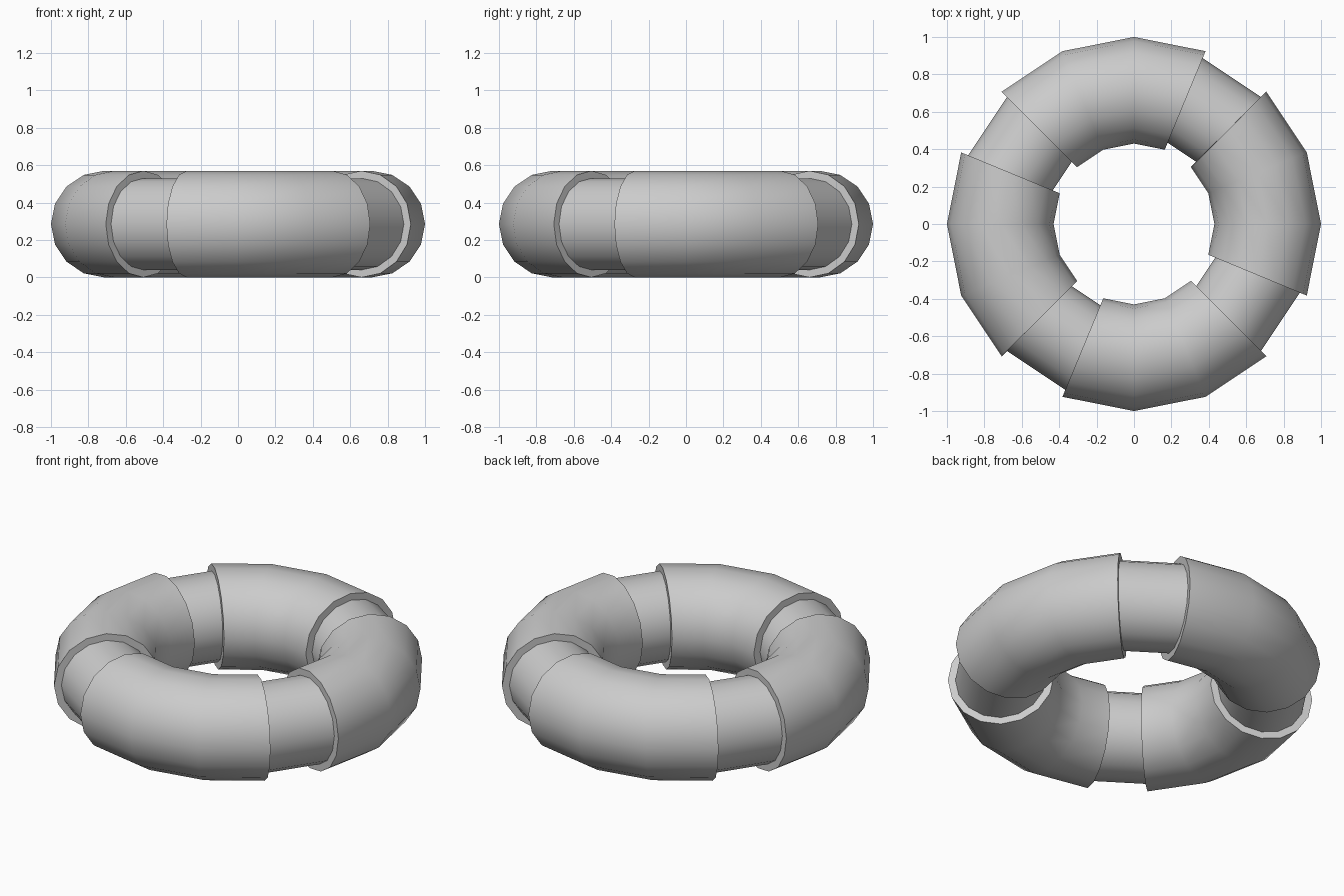
import bpy, bmesh
from math import sin, cos, radians, tau

if "Cube" in bpy.data.objects:
    bpy.data.objects.remove(bpy.data.objects["Cube"])

MAJOR, THICK, THIN, SIDES = 0.715, 0.285, 0.245, 16

# Cross-section stations for one quarter: a thick float, then a recessed strap band
quarter = [(-22.5, THICK), (0, THICK), (22.5, THICK), (45, THICK),
           (45, THIN), (67.5, THIN)]
stations = [(a + 90 * q, r) for q in range(4) for a, r in quarter]

bm = bmesh.new()


def section(angle, radius):
    """One round section of the tube at an angle about z."""
    a = radians(angle)
    ring = []
    for i in range(SIDES):
        t = tau * i / SIDES
        d = MAJOR + radius * cos(t)
        ring.append(bm.verts.new((d * cos(a), d * sin(a), THICK + radius * sin(t))))
    return ring


# Skin consecutive sections; equal angles give the stepped annular ends
rings = [section(*s) for s in stations]
for n, ring in enumerate(rings):
    nxt = rings[(n + 1) % len(rings)]
    for i in range(SIDES):
        j = (i + 1) % SIDES
        bm.faces.new((ring[i], nxt[i], nxt[j], ring[j]))
bmesh.ops.recalc_face_normals(bm, faces=bm.faces)

# Ring object
mesh = bpy.data.meshes.new("float_ring")
bm.to_mesh(mesh)
bm.free()
obj = bpy.data.objects.new("float_ring", mesh)
bpy.context.collection.objects.link(obj)
bpy.context.view_layer.objects.active = obj
obj.select_set(True)
bpy.ops.object.shade_smooth_by_angle(angle=radians(32))
